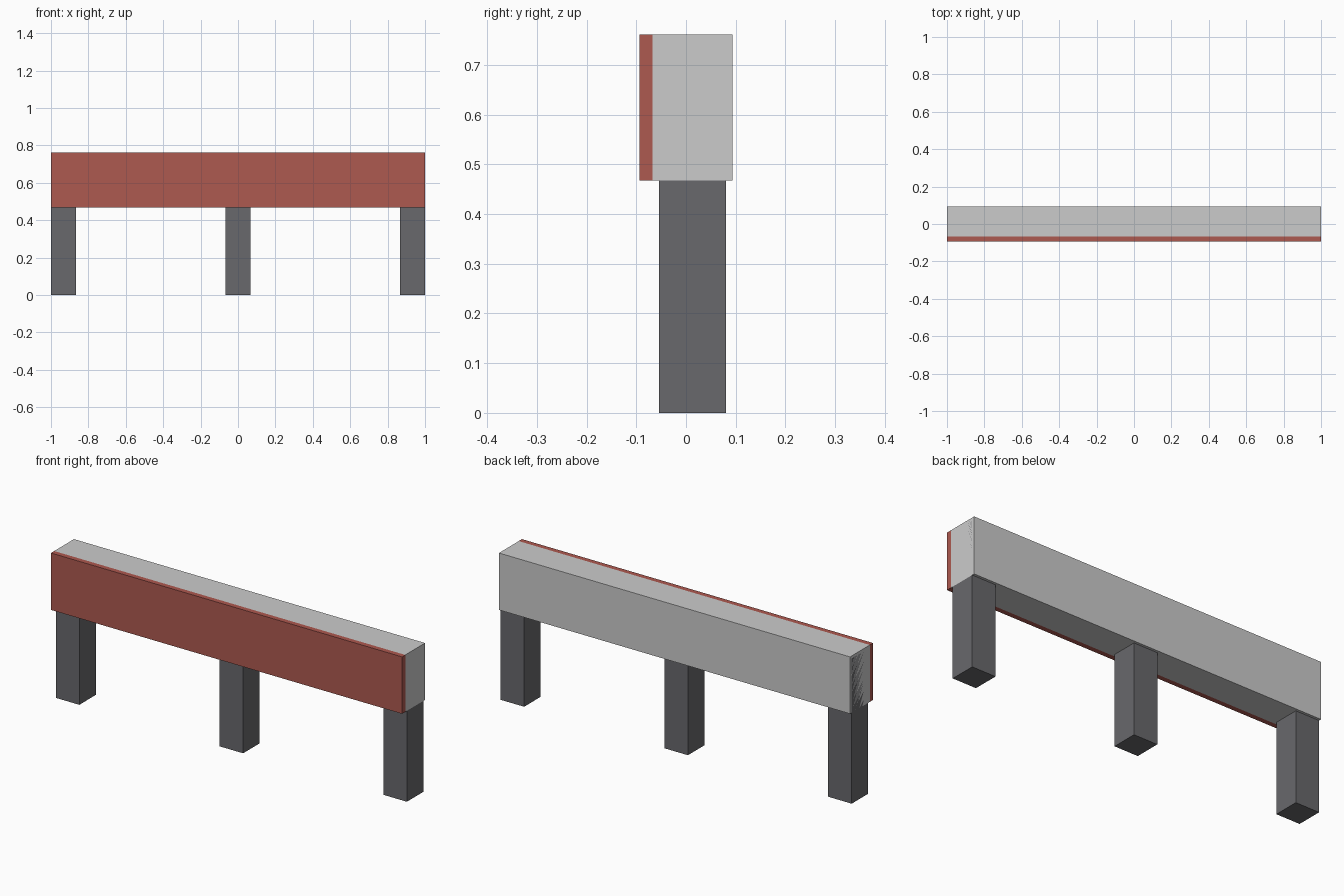
import bpy

if "Cube" in bpy.data.objects:
    bpy.data.objects.remove(bpy.data.objects["Cube"])


def material(name, rgb):
    mat = bpy.data.materials.new(name)
    mat.diffuse_color = (*rgb, 1)
    mat.use_nodes = True
    mat.node_tree.nodes["Principled BSDF"].inputs["Base Color"].default_value = mat.diffuse_color
    return mat


def box(name, x, y, z, mat=None):
    """Flat-faced box spanning the given (min, max) ranges."""
    spans = (x, y, z)
    bpy.ops.mesh.primitive_cube_add(size=1, location=[(a + b) / 2 for a, b in spans])
    obj = bpy.context.object
    obj.name = name
    obj.scale = [b - a for a, b in spans]
    bpy.ops.object.transform_apply(location=False, rotation=False, scale=True)
    if mat:
        obj.data.materials.append(mat)
    return obj


red = material("red_paint", (0.42, 0.10, 0.08))
dark = material("dark_grey", (0.14, 0.14, 0.15))

# Thick rail with a thin painted board across its front
RAIL_Z = (0.468, 0.761)
box("rail", (-1, 1), (-0.067, 0.0935), RAIL_Z)
box("front_board", (-1, 1), (-0.0935, -0.067), RAIL_Z, red)

# Three square posts, the outer two flush with the rail ends
POST_W = 0.134
for side, cx in (("left", -1 + POST_W / 2), ("middle", 0), ("right", 1 - POST_W / 2)):
    box(f"{side}_post", (cx - POST_W / 2, cx + POST_W / 2), (-0.054, 0.08), (0, 0.748), dark)
